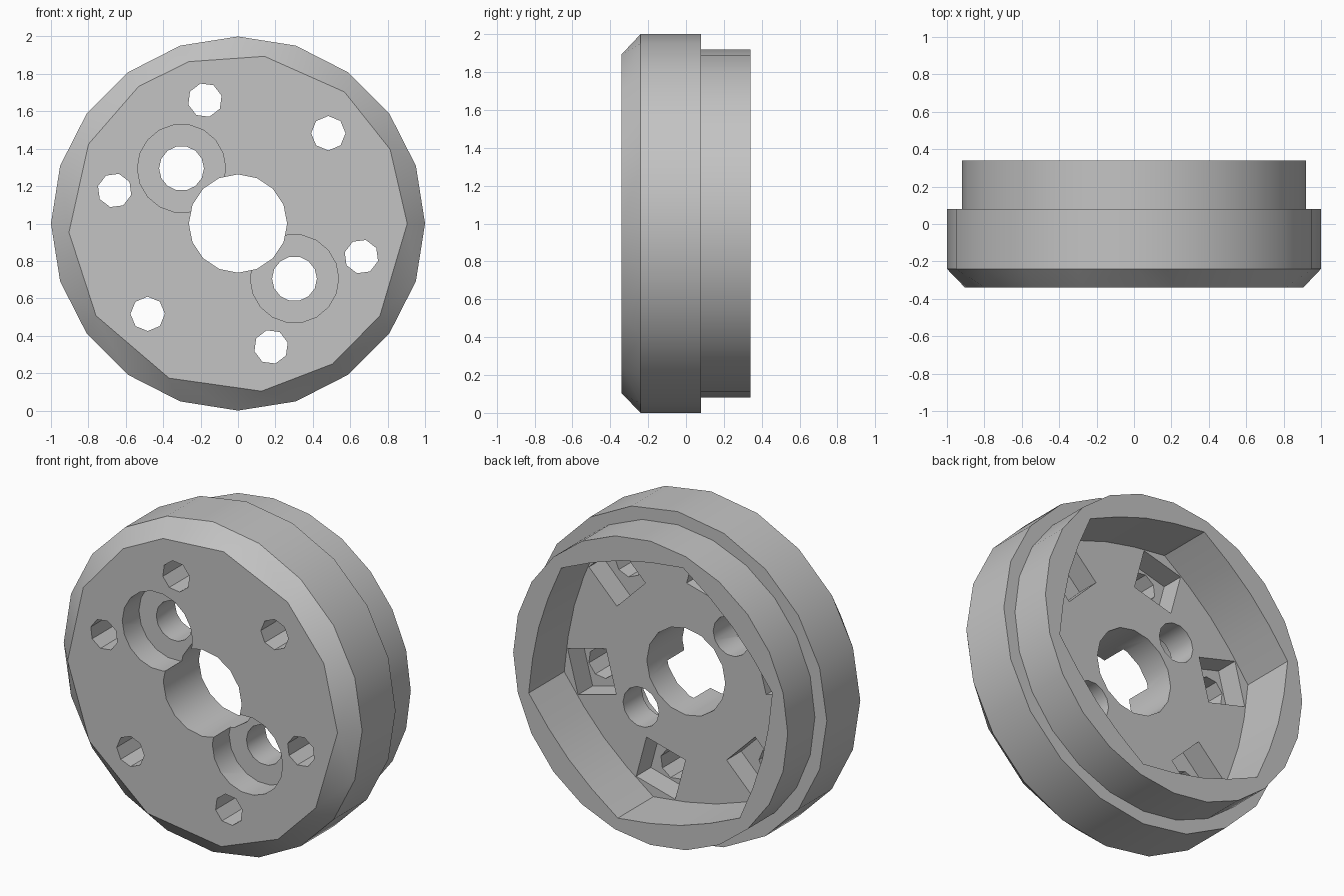
import bpy, bmesh
from math import sin, cos, pi, radians, hypot, atan2
from mathutils import Vector

cube = bpy.data.objects.get("Cube")
if cube:
    bpy.data.objects.remove(cube, do_unlink=True)

grey = bpy.data.materials.new("plain grey")
grey.use_nodes = True
colour = (0.55, 0.55, 0.55, 1)
grey.diffuse_color = colour
grey.node_tree.nodes["Principled BSDF"].inputs["Base Color"].default_value = colour


def polar(r, a):
    return (r * cos(a), r * sin(a))


def circle(r, sides, cx=0, cz=0, phase=0):
    pts = [polar(r, phase + 2 * pi * i / sides) for i in range(sides)]
    return [(cx + x, cz + z) for x, z in pts]


def finish(name, bm):
    bmesh.ops.recalc_face_normals(bm, faces=bm.faces)
    mesh = bpy.data.meshes.new(name)
    bm.to_mesh(mesh)
    bm.free()
    mesh.materials.append(grey)
    ob = bpy.data.objects.new(name, mesh)
    bpy.context.collection.objects.link(ob)
    return ob


def prism(name, outline, y0, y1):
    """Extrude an x-z outline along y, with the hub axis at z = 1."""
    bm = bmesh.new()
    front = [bm.verts.new((x, y0, z + 1)) for x, z in outline]
    back = [bm.verts.new((x, y1, z + 1)) for x, z in outline]
    bm.faces.new(front)
    bm.faces.new(back)
    n = len(outline)
    for i in range(n):
        j = (i + 1) % n
        bm.faces.new((front[i], front[j], back[j], back[i]))
    return finish(name, bm)


def combine(target, tool, operation):
    mod = target.modifiers.new("join", 'BOOLEAN')
    mod.object = tool
    mod.operation = operation
    mod.solver = 'EXACT'
    bpy.context.view_layer.objects.active = target
    bpy.ops.object.modifier_apply(modifier=mod.name)
    bpy.data.objects.remove(tool, do_unlink=True)


# Main drum with an uneven front chamfer
front_angles = [0, 26, 51, 81, 107, 126, 152, 183, 213, 246, 278, 304, 327]
rings = [([polar(0.905, radians(a)) for a in front_angles], -0.34),
         (circle(1, 20), -0.24), (circle(1, 20), 0.08)]
bm = bmesh.new()
for ring, y in rings:
    for x, z in ring:
        bm.verts.new((x, y, z + 1))
bmesh.ops.convex_hull(bm, input=bm.verts)
bmesh.ops.dissolve_limit(bm, angle_limit=radians(0.5),
                         verts=bm.verts, edges=bm.edges)
hub = finish("wheel_hub", bm)

# Narrower rear collar
combine(hub, prism("collar", circle(0.92, 24), 0.0, 0.34), 'UNION')

# Six-cornered rear pocket, its corners in line with the screw holes
start = radians(-15)
outline = []
for i in range(6):
    for step, r in enumerate((0.845, 0.79, 0.775, 0.79)):
        outline.append(polar(r, start + i * pi / 3 + step * pi / 12))
combine(hub, prism("pocket", outline, 0.0, 0.5), 'DIFFERENCE')

# Nut slots and screw holes around the pocket
for i in range(6):
    a = start + i * pi / 3
    u, v = Vector(polar(1, a)), Vector(polar(1, a + pi / 2))
    slot = [u * r + v * w for r, w in
            ((0.52, -0.135), (0.785, -0.135), (0.785, 0.135), (0.52, 0.135))]
    combine(hub, prism("nut_slot", slot, -0.14, 0.1), 'DIFFERENCE')
    x, z = polar(0.683, a)
    combine(hub, prism("screw_hole", circle(0.092, 8, x, z, a), -0.5, 0.1),
            'DIFFERENCE')

# Centre bore
combine(hub, prism("bore", circle(0.263, 16), -0.5, 0.2), 'DIFFERENCE')

# Two counterbored bolt holes
for s in (-1, 1):
    x, z = 0.302 * s, -0.295 * s
    combine(hub, prism("counterbore", circle(0.236, 18, x, z), -0.5, -0.18),
            'DIFFERENCE')
    combine(hub, prism("bolt_hole", circle(0.12, 14, x, z), -0.5, 0.2),
            'DIFFERENCE')

# Smooth curved walls, crisp edges
bpy.ops.object.select_all(action='DESELECT')
hub.select_set(True)
bpy.context.view_layer.objects.active = hub
bpy.ops.object.shade_smooth_by_angle(angle=radians(30))
